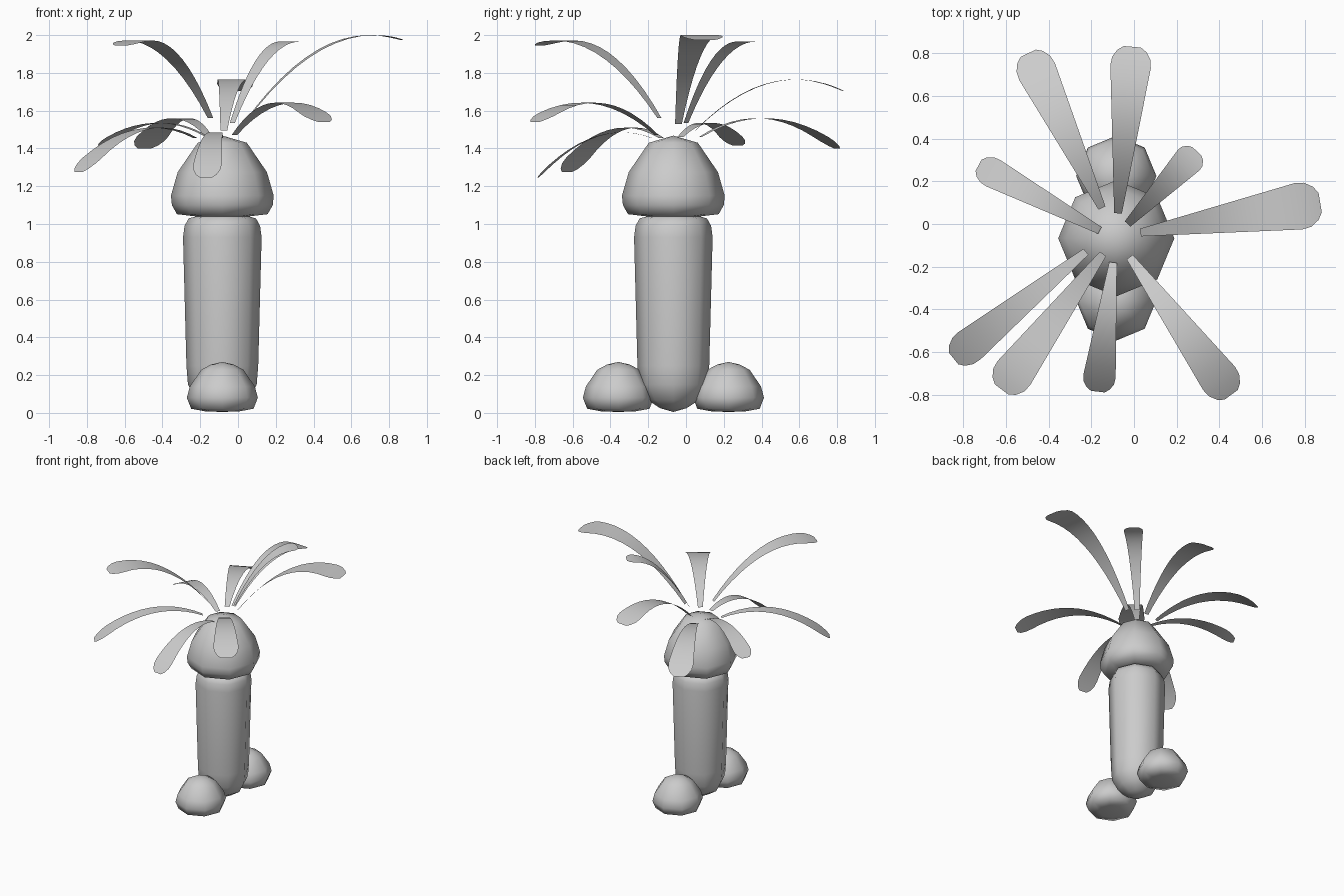
import bpy, bmesh, math
from mathutils import Vector

if "Cube" in bpy.data.objects:
    bpy.data.objects.remove(bpy.data.objects["Cube"])

CX, CY = -0.083, -0.067   # trunk axis


def make_object(name, bm):
    mesh = bpy.data.meshes.new(name)
    bm.to_mesh(mesh)
    bm.free()
    for p in mesh.polygons:
        p.use_smooth = True
    obj = bpy.data.objects.new(name, mesh)
    bpy.context.collection.objects.link(obj)
    return obj


def lathe(name, profile, x, y, sides=8):
    """Closed solid of revolution; first and last profile points lie on the axis."""
    bm = bmesh.new()
    bottom = bm.verts.new((x, y, profile[0][1]))
    top = bm.verts.new((x, y, profile[-1][1]))
    rings = []
    for r, z in profile[1:-1]:
        rings.append([bm.verts.new((x + r * math.cos(2 * math.pi * i / sides),
                                    y + r * math.sin(2 * math.pi * i / sides), z))
                      for i in range(sides)])
    for i in range(sides):
        j = (i + 1) % sides
        bm.faces.new((bottom, rings[0][j], rings[0][i]))
        bm.faces.new((top, rings[-1][i], rings[-1][j]))
        for a, b in zip(rings, rings[1:]):
            bm.faces.new((a[i], a[j], b[j], b[i]))
    return make_object(name, bm)


def leaf(name, base, tip, z0, peak, z1, width):
    """Thin arched blade: narrow at the base, broad and rounded at the tip."""
    u, v = math.sqrt(peak - z0), math.sqrt(peak - z1)
    t_peak = u / (u + v)
    base, tip = Vector(base), Vector(tip)
    along = (tip - base).normalized()
    side = Vector((-along.y, along.x))
    bm = bmesh.new()
    rows = []
    for t in [i * 0.08 for i in range(12)] + [0.93, 0.975, 1.0]:
        if t <= 0.88:
            w = 0.036 + (width - 0.036) * t / 0.88
        else:
            w = width * {0.93: 0.95, 0.975: 0.72, 1.0: 0.42}.get(t, 0.98)
        p = base.lerp(tip, t)
        z = peak - (u + v) ** 2 * (t - t_peak) ** 2
        rows.append([bm.verts.new((*(p + side * w * s), z)) for s in (-0.5, 0.5)])
    for a, b in zip(rows, rows[1:]):
        bm.faces.new((a[0], b[0], b[1], a[1]))
    return make_object(name, bm)


# Trunk with rounded ends
lathe("trunk", [(0, 0.005), (0.07, 0.025), (0.14, 0.07), (0.182, 0.15), (0.19, 0.25),
                (0.208, 0.93), (0.2, 0.99), (0.178, 1.03), (0.12, 1.045), (0, 1.05)], CX, CY)

# Domed cap
lathe("cap", [(0, 1.04), (0.14, 1.04), (0.24, 1.052), (0.267, 1.1), (0.272, 1.15),
              (0.236, 1.275), (0.13, 1.43), (0, 1.468)], CX, CY)

# Boulders at the front and back of the trunk base
for name, y in (("front_boulder", -0.358), ("back_boulder", 0.225)):
    lathe(name, [(0, 0.005), (0.09, 0.008), (0.165, 0.022), (0.188, 0.08), (0.172, 0.14),
                 (0.112, 0.228), (0.06, 0.256), (0, 0.27)], CX, y)

# Leaves: base xy, tip xy, base z, peak z, tip z, width
LEAVES = [
    ((0.03, -0.04), (0.872, 0.10), 1.53, 2.0, 1.973, 0.22),
    ((-0.02, -0.155), (0.455, -0.80), 1.47, 1.642, 1.54, 0.185),
    ((-0.098, -0.18), (-0.17, -0.785), 1.455, 1.485, 1.245, 0.152),
    ((-0.225, -0.13), (-0.845, -0.63), 1.455, 1.51, 1.275, 0.165),
    ((-0.145, -0.14), (-0.62, -0.775), 1.56, 1.972, 1.945, 0.19),
    ((-0.16, -0.03), (-0.728, 0.275), 1.46, 1.535, 1.415, 0.14),
    ((-0.15, 0.075), (-0.495, 0.80), 1.46, 1.56, 1.40, 0.185),
    ((-0.075, 0.05), (-0.008, 0.83), 1.495, 1.765, 1.705, 0.19),
    ((-0.03, 0.0), (0.295, 0.34), 1.535, 1.966, 1.964, 0.14),
]
for i, args in enumerate(LEAVES):
    leaf(f"leaf_{i + 1}", *args)
